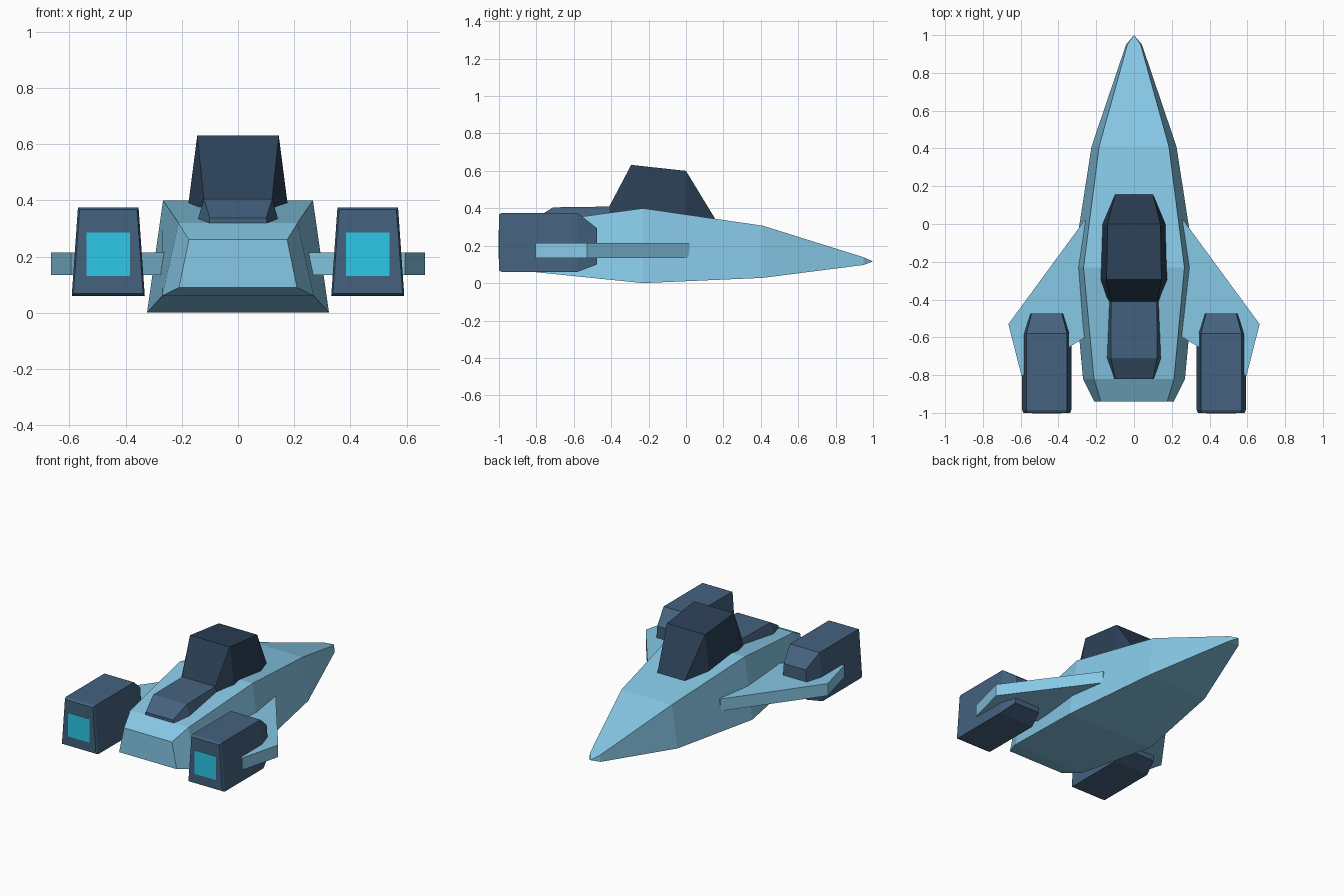
import bpy, bmesh

if "Cube" in bpy.data.objects:
    bpy.data.objects.remove(bpy.data.objects["Cube"])


def material(name, color):
    m = bpy.data.materials.new(name)
    m.diffuse_color = (*color, 1)
    m.use_nodes = True
    m.node_tree.nodes["Principled BSDF"].inputs["Base Color"].default_value = m.diffuse_color
    return m


SKY = material("hull_blue", (0.24, 0.58, 0.79))
SLATE = material("engine_slate", (0.058, 0.122, 0.209))
DARK = material("canopy_dark", (0.025, 0.051, 0.093))
GLOW = material("glow_cyan", (0.026, 0.58, 0.81))


def finish(name, bm, mat, mirror=False):
    bmesh.ops.recalc_face_normals(bm, faces=bm.faces)
    me = bpy.data.meshes.new(name)
    bm.to_mesh(me)
    bm.free()
    me.materials.append(mat)
    ob = bpy.data.objects.new(name, me)
    bpy.context.collection.objects.link(ob)
    if mirror:
        ob.modifiers.new("mirror", 'MIRROR').use_axis = (True, False, False)
    return ob


def loft(name, stations, mat, cx=0.0, tip=None, mirror=False):
    """Loft trapezoids: (y, top half width, top z, bottom half width, bottom z)."""
    bm = bmesh.new()
    rings = [[bm.verts.new(p) for p in ((cx - tw, y, tz), (cx + tw, y, tz),
                                        (cx + bw, y, bz), (cx - bw, y, bz))]
             for y, tw, tz, bw, bz in stations]
    for a, b in zip(rings, rings[1:]):
        for i in range(4):
            j = (i + 1) % 4
            bm.faces.new((a[i], a[j], b[j], b[i]))
    bm.faces.new(rings[0])
    if tip:
        t = bm.verts.new(tip)
        for i in range(4):
            bm.faces.new((rings[-1][i], rings[-1][(i + 1) % 4], t))
    else:
        bm.faces.new(rings[-1])
    return finish(name, bm, mat, mirror)


# Hull with pointed nose
loft("hull", [(-0.94, 0.175, 0.26, 0.21, 0.09),
              (-0.82, 0.212, 0.32, 0.27, 0.06),
              (-0.23, 0.267, 0.40, 0.324, 0.0),
              (0.41, 0.185, 0.307, 0.225, 0.028),
              (0.95, 0.035, 0.138, 0.042, 0.097)], SKY, tip=(0, 1.0, 0.116))

# Canopy and the fairing behind it
loft("canopy", [(-0.41, 0.122, 0.41, 0.142, 0.33),
                (-0.293, 0.145, 0.632, 0.184, 0.33),
                (0.0, 0.14, 0.60, 0.17, 0.33),
                (0.155, 0.10, 0.345, 0.105, 0.31)], DARK)
loft("rear_fairing", [(-0.82, 0.10, 0.338, 0.11, 0.29),
                      (-0.71, 0.122, 0.405, 0.152, 0.30),
                      (-0.36, 0.12, 0.41, 0.142, 0.33)], SLATE)

# Engine pods
loft("engine", [(-1.0, 0.102, 0.367, 0.124, 0.068),
                (-0.985, 0.108, 0.375, 0.13, 0.06),
                (-0.58, 0.108, 0.375, 0.13, 0.06),
                (-0.475, 0.08, 0.293, 0.095, 0.10)], SLATE, cx=0.462, mirror=True)

# Exhaust plates, just proud of the pods
loft("exhaust_glow", [(-1.003, 0.078, 0.285, 0.078, 0.13),
                      (-0.98, 0.078, 0.285, 0.078, 0.13)], GLOW, cx=0.462, mirror=True)

# Swept wings: slab from a plan outline
bm = bmesh.new()
outline = [(0.25, 0.02), (0.263, 0.018), (0.665, -0.53), (0.595, -0.805), (0.25, -0.595)]
base = bm.faces.new([bm.verts.new((x, y, 0.135)) for x, y in outline])
ext = bmesh.ops.extrude_face_region(bm, geom=[base])
bmesh.ops.translate(bm, vec=(0, 0, 0.08),
                    verts=[v for v in ext["geom"] if isinstance(v, bmesh.types.BMVert)])
finish("wing", bm, SKY, mirror=True)
